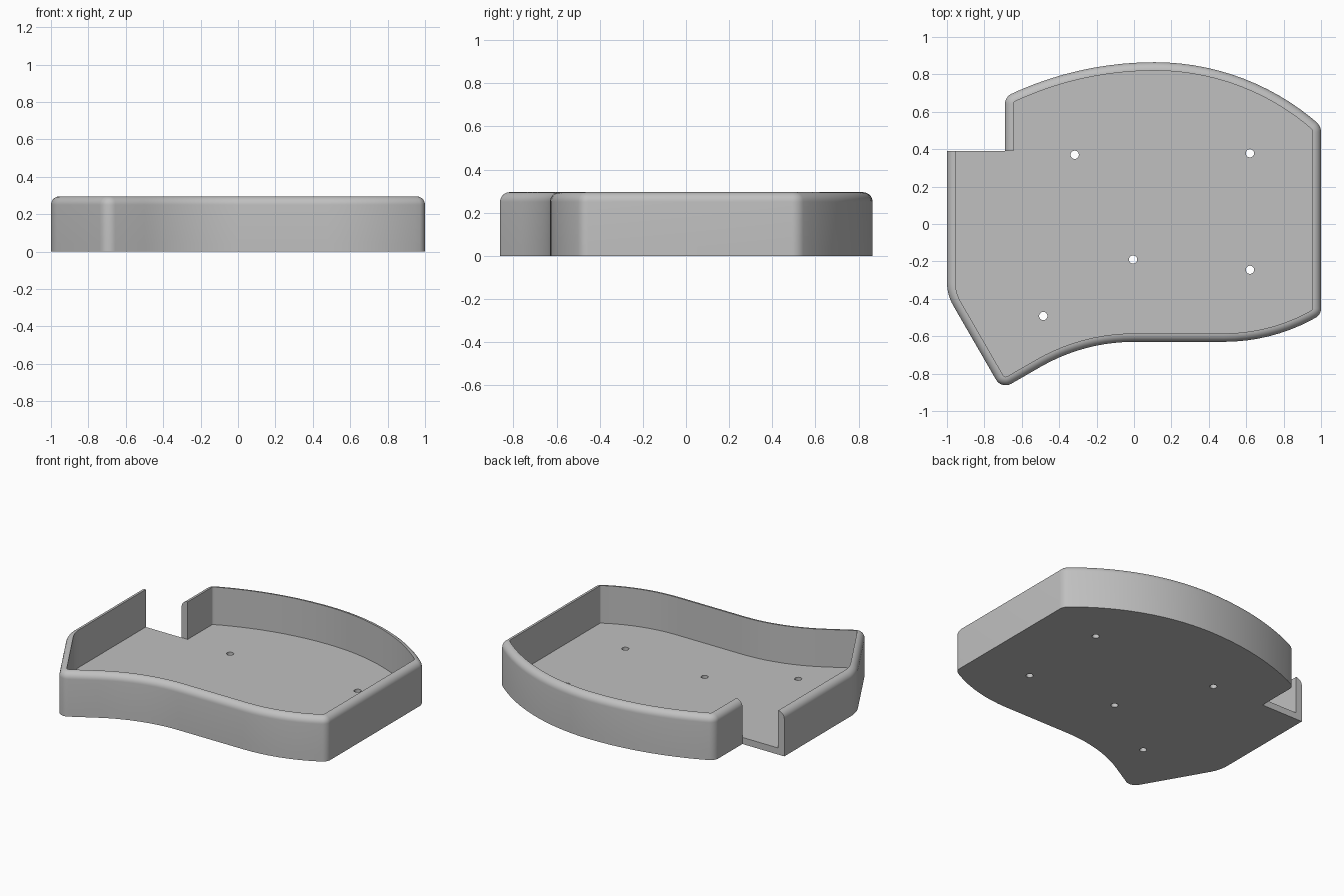
import bpy, bmesh
from math import sin, cos, tan, pi, radians, asin
from mathutils import Vector, Matrix

cube = bpy.data.objects.get("Cube")
if cube:
    bpy.data.objects.remove(cube, do_unlink=True)

HEIGHT, FLOOR, WALL = 0.295, 0.044, 0.045

grey = bpy.data.materials.new("plain grey")
grey.use_nodes = True
colour = (0.53, 0.53, 0.53, 1)
grey.diffuse_color = colour
grey.node_tree.nodes["Principled BSDF"].inputs["Base Color"].default_value = colour


def arc(cx, cy, radius, start, end, steps):
    """Points on an arc, angles in degrees, as sharp (unrounded) outline corners."""
    angles = [radians(start + (end - start) * i / steps) for i in range(steps + 1)]
    return [(cx + radius * cos(a), cy + radius * sin(a), 0) for a in angles]


def round_corners(corners, steps=8):
    """Open path through (x, y, radius) corners, each rounded to its radius."""
    path = []
    for i, (x, y, r) in enumerate(corners):
        p = Vector((x, y))
        if r == 0:
            path.append(p)
            continue
        a = (Vector(corners[i - 1][:2]) - p).normalized()
        b = (Vector(corners[i + 1][:2]) - p).normalized()
        half = a.angle(b) / 2
        centre = p + (a + b).normalized() * (r / sin(half))
        first = p + a * (r / tan(half)) - centre
        sweep = first.angle_signed(p + b * (r / tan(half)) - centre)
        for k in range(steps + 1):
            path.append(centre + Matrix.Rotation(-sweep * k / steps, 2) @ first)
    return path


# Outline, counter-clockwise from the end of the left-hand wall to the notch
top_x, top_y = 0.11, 0.865
right_r, left_r = 1.33, 1.82
right_angle = 90 - asin((1 - top_x) / right_r) * 180 / pi
left_angle = 90 + asin((0.69 + top_x) / left_r) * 180 / pi
right_arc = arc(top_x, top_y - right_r, right_r, right_angle, 90, 14)
left_arc = arc(top_x, top_y - left_r, left_r, 90, left_angle, 10)
right_arc[0] = (*right_arc[0][:2], 0.07)
left_arc[-1] = (*left_arc[-1][:2], 0.06)
lower_arc = arc(0.48, 0.37, 1.0, -90, -58.7, 9)
lower_arc[-1] = (1.0, lower_arc[-1][1], 0.055)

corners = [(-1, 0.39, 0), (-1, -0.378, 0.25), (-0.708, -0.884, 0.06)]
corners += arc(0, -1.63, 1.0, 120, 90, 10)
corners += lower_arc + right_arc + left_arc[1:] + [(-0.69, 0.39, 0)]
path = round_corners(corners)

# Wall section: inward offset and height, with a rounded outer top edge
section = [(0, 0), (0, FLOOR)]
for k in range(9):
    a = pi / 2 * k / 8
    section.append((WALL * (1 - cos(a)), HEIGHT - WALL * (1 - sin(a))))
section.append((WALL, FLOOR))

# Tray: sweep the section along the outline, then close floor, base and ends
bm = bmesh.new()
rings = []
for i, p in enumerate(path):
    before = (p - path[i - 1]).normalized() if i else None
    after = (path[i + 1] - p).normalized() if i < len(path) - 1 else before
    before = before or after
    n1, n2 = Vector((-before.y, before.x)), Vector((-after.y, after.x))
    inward = (n1 + n2) / (1 + n1.dot(n2))
    rings.append([bm.verts.new((*(p + inward * d), z)) for d, z in section])
for a, b in zip(rings, rings[1:]):
    for k in range(len(section) - 1):
        bm.faces.new((a[k], b[k], b[k + 1], a[k + 1]))
last = rings[-1]
bm.faces.new([r[0] for r in rings])
bm.faces.new([r[-1] for r in rings] + [last[1]])
bm.faces.new(rings[0] + [last[1], last[0]])
bm.faces.new(last[1:])
bmesh.ops.recalc_face_normals(bm, faces=bm.faces)
mesh = bpy.data.meshes.new("tray")
bm.to_mesh(mesh)
bm.free()
mesh.materials.append(grey)
tray = bpy.data.objects.new("tray", mesh)
bpy.context.collection.objects.link(tray)

# Screw holes through the floor
bm = bmesh.new()
for x, y in [(-0.317, 0.37), (0.62, 0.378), (-0.005, -0.19), (0.62, -0.245), (-0.485, -0.492)]:
    bmesh.ops.create_cone(bm, cap_ends=True, segments=32, radius1=0.022, radius2=0.022,
                          depth=0.2, matrix=Matrix.Translation((x, y, 0)))
hole_mesh = bpy.data.meshes.new("hole_cutter")
bm.to_mesh(hole_mesh)
bm.free()
hole_mesh.materials.append(grey)
cutter = bpy.data.objects.new("hole_cutter", hole_mesh)
bpy.context.collection.objects.link(cutter)
cutter.hide_render = True

cut = tray.modifiers.new("screw holes", 'BOOLEAN')
cut.operation = 'DIFFERENCE'
cut.solver = 'EXACT'
cut.object = cutter
bpy.ops.object.select_all(action='DESELECT')
bpy.context.view_layer.objects.active = tray
tray.select_set(True)
bpy.ops.object.modifier_apply(modifier=cut.name)
bpy.data.objects.remove(cutter, do_unlink=True)
bpy.ops.object.shade_smooth_by_angle(angle=radians(30))
